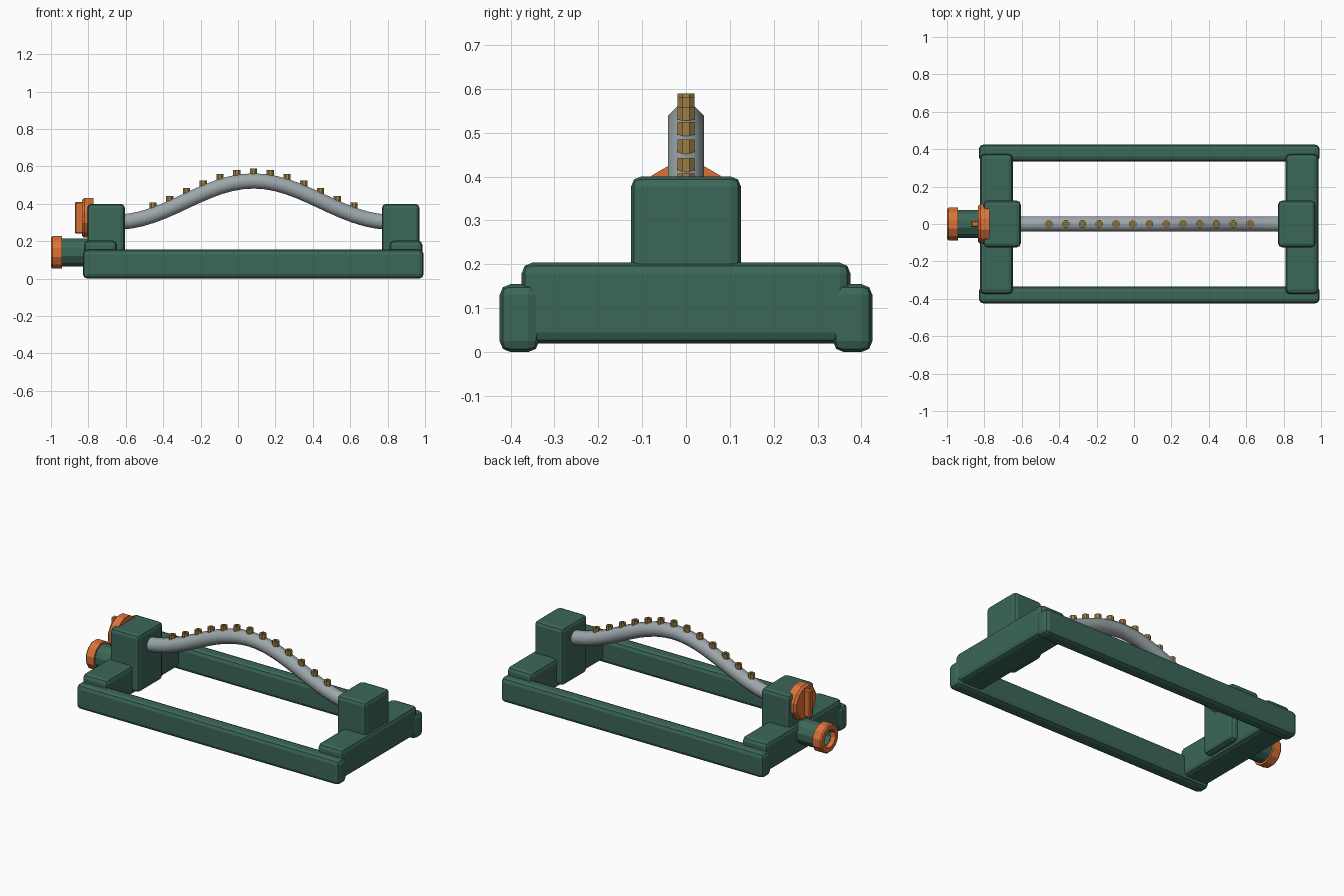
import bpy, bmesh, math
from mathutils import Vector, Matrix

if "Cube" in bpy.data.objects:
    bpy.data.objects.remove(bpy.data.objects["Cube"])


def material(name, rgb):
    m = bpy.data.materials.new(name)
    m.diffuse_color = (*rgb, 1)
    m.use_nodes = True
    m.node_tree.nodes["Principled BSDF"].inputs["Base Color"].default_value = m.diffuse_color
    return m


GREEN = material("green_plastic", (0.045, 0.135, 0.1))
ORANGE = material("orange_plastic", (0.7, 0.17, 0.04))
BRASS = material("brass", (0.36, 0.22, 0.06))
METAL = material("aluminium", (0.33, 0.38, 0.4))


def finish(name, bm, mat, bevel=0, segments=2):
    bmesh.ops.recalc_face_normals(bm, faces=bm.faces)
    me = bpy.data.meshes.new(name)
    bm.to_mesh(me)
    bm.free()
    me.materials.append(mat)
    ob = bpy.data.objects.new(name, me)
    bpy.context.collection.objects.link(ob)
    if bevel:
        mod = ob.modifiers.new("Bevel", 'BEVEL')
        mod.width = bevel
        mod.segments = segments
        mod.limit_method = 'ANGLE'
    return ob


def box(name, lo, hi, mat, bevel, segments=2):
    lo, hi = Vector(lo), Vector(hi)
    bm = bmesh.new()
    bmesh.ops.create_cube(bm, size=1, matrix=Matrix.Translation((lo + hi) / 2)
                          @ Matrix.Diagonal((*(hi - lo), 1)))
    return finish(name, bm, mat, bevel, segments)


def lathe(bm, profile, origin, axis, sides):
    """Revolve (distance along axis, radius) points; radius 0 closes the shape."""
    rot = Vector((0, 0, 1)).rotation_difference(Vector(axis)).to_matrix()
    rings = []
    for d, r in profile:
        angles = [2 * math.pi * (i + 0.5) / sides for i in range(sides)]
        pts = [(r * math.cos(a), r * math.sin(a), d) for a in angles]
        if r == 0:
            pts = pts[:1] 
        rings.append([bm.verts.new(Vector(origin) + rot @ Vector(p)) for p in pts])
    for a, b in zip(rings, rings[1:]):
        for i in range(sides):
            j = (i + 1) % sides
            quad = [a[i % len(a)], a[j % len(a)], b[j % len(b)], b[i % len(b)]]
            bm.faces.new(list(dict.fromkeys(quad)))


# base frame: two long rails and two cross bars
for side, s in (("front", -1), ("back", 1)):
    y0, y1 = sorted((s * 0.335, s * 0.425))
    box(side + "_rail", (-0.83, y0, 0), (0.993, y1, 0.155), GREEN, 0.025)
for side, x0 in (("left", -0.823), ("right", 0.81)):
    box(side + "_cross_bar", (x0, -0.375, 0.02), (x0 + 0.176, 0.375, 0.204), GREEN, 0.025)

# end towers holding the spray tube
for side, x0 in (("left", -0.805), ("right", 0.77)):
    box(side + "_tower", (x0, -0.125, 0.04), (x0 + 0.2, 0.125, 0.4), GREEN, 0.022)

# arched spray tube
MID = 0.083


def arch(x):
    return 0.302 + 0.22 * math.cos(math.pi / 2 * (x - MID) / 0.735) ** 2


bm = bmesh.new()
rings = []
SIDES, STEPS = 8, 24
for k in range(STEPS + 1):
    x = MID + (k / STEPS * 2 - 1) * 0.72
    t = Vector((0.02, 0, arch(x + 0.01) - arch(x - 0.01))).normalized()
    n = Vector((-t.z, 0, t.x))
    c = Vector((x, 0, arch(x)))
    ring = []
    for i in range(SIDES):
        a = 2 * math.pi * (i + 0.5) / SIDES
        ring.append(bm.verts.new(c + 0.044 * (math.cos(a) * n + math.sin(a) * Vector((0, 1, 0)))))
    rings.append(ring)
for a, b in zip(rings, rings[1:]):
    for i in range(SIDES):
        j = (i + 1) % SIDES
        bm.faces.new((a[i], a[j], b[j], b[i]))
bm.faces.new(rings[0])
bm.faces.new(rings[-1])
tube = finish("spray_tube", bm, METAL)
for p in tube.data.polygons:
    p.use_smooth = len(p.vertices) == 4

# row of brass nozzles, each with a small hole
bm = bmesh.new()
for i in range(13):
    x = MID + (i - 6) * 0.0896
    lathe(bm, [(0, 0), (0, 0.021), (0.068, 0.021), (0.068, 0.009), (0.05, 0.009), (0.05, 0)],
          (x, 0, arch(x)), (0, 0, 1), 8)
finish("spray_nozzles", bm, BRASS)

# control knob with grip bar
bm = bmesh.new()
lathe(bm, [(0, 0), (0, 0.11), (0.05, 0.11), (0.063, 0.098), (0.063, 0)],
      (-0.772, 0, 0.325), (-1, 0, 0), 12)
finish("control_knob", bm, ORANGE)
box("knob_grip", (-0.872, -0.017, 0.24), (-0.82, 0.017, 0.41), ORANGE, 0.006, 1)

# hose inlet: hollow pipe and threaded collar
bm = bmesh.new()
lathe(bm, [(0, 0), (0, 0.077), (0.31, 0.077), (0.31, 0.052), (0.2, 0.052), (0.2, 0)],
      (-0.66, 0, 0.14), (-1, 0, 0), 12)
finish("inlet_pipe", bm, GREEN)
bm = bmesh.new()
lathe(bm, [(0, 0.055), (0, 0.09), (0.052, 0.09), (0.06, 0.083), (0.06, 0.055), (0, 0.055)],
      (-0.94, 0, 0.14), (-1, 0, 0), 12)
bmesh.ops.remove_doubles(bm, verts=bm.verts, dist=1e-5)
finish("inlet_collar", bm, ORANGE)
